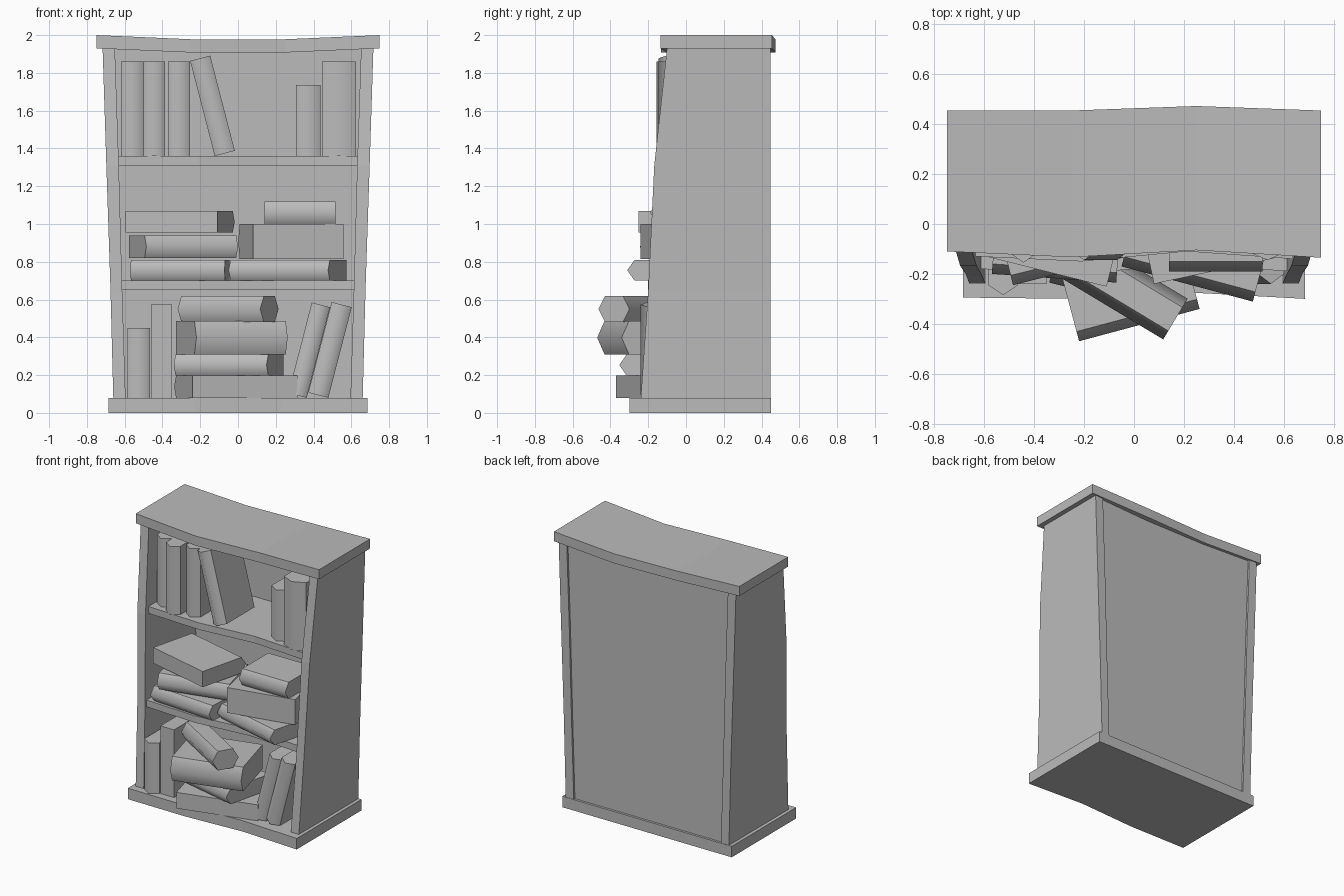
import bpy, bmesh, math
from mathutils import Matrix, Vector

old = bpy.data.objects.get("Cube")
if old:
    bpy.data.objects.remove(old, do_unlink=True)

grey = bpy.data.materials.new("plain_grey")
grey.use_nodes = True
GREY = (0.5, 0.5, 0.5, 1)
grey.diffuse_color = GREY
grey.node_tree.nodes["Principled BSDF"].inputs["Base Color"].default_value = GREY


def loft(name, sections, smooth_sides=(), matrix=None):
    """Skin a row of matching cross-sections and cap both ends."""
    bm = bmesh.new()
    rings = [[bm.verts.new(p) for p in s] for s in sections]
    n = len(rings[0])
    for a, b in zip(rings, rings[1:]):
        for i in range(n):
            j = (i + 1) % n
            f = bm.faces.new((a[i], a[j], b[j], b[i]))
            f.smooth = i in smooth_sides
    bm.faces.new(rings[0])
    bm.faces.new(rings[-1])
    if matrix:
        bm.transform(matrix)
    bmesh.ops.recalc_face_normals(bm, faces=bm.faces)
    mesh = bpy.data.meshes.new(name)
    bm.to_mesh(mesh)
    bm.free()
    mesh.materials.append(grey)
    ob = bpy.data.objects.new(name, mesh)
    bpy.context.collection.objects.link(ob)
    return ob


def wavy_board(name, half, fronts, backs, low, high, sag=0.0):
    """Board across the case with an uneven front edge and a sagging middle."""
    sections = []
    for i, (f, b) in enumerate(zip(fronts, backs)):
        x = half * (2 * i / 3 - 1)
        d = sag if i in (1, 2) else 0
        sections.append([(x, f, low - d), (x, b, low - d), (x, b, high - d), (x, f, high - d)])
    return loft(name, sections)


# Case: plinth, top, shelves
wavy_board("plinth", 0.685, (-0.295, -0.30, -0.275, -0.30), (0.45, 0.45, 0.45, 0.45), 0, 0.08)
wavy_board("top_board", 0.75, (-0.11, -0.133, -0.105, -0.135), (0.455, 0.455, 0.473, 0.455),
           1.93, 2.0, 0.022)
wavy_board("upper_shelf", 0.635, (-0.13, -0.15, -0.11, -0.14), (0.42,) * 4, 1.31, 1.36)
wavy_board("lower_shelf", 0.62, (-0.18, -0.20, -0.16, -0.19), (0.42,) * 4, 0.65, 0.70)

# Flared side panels: height, outer x, inner x, front y
rows = [(0.07, 0.66, 0.595, -0.24), (0.65, 0.675, 0.613, -0.20),
        (1.31, 0.697, 0.631, -0.168), (1.935, 0.717, 0.652, -0.10)]
for side, label in ((1, "left"), (-1, "right")):
    loft(label + "_side", [[(side * o, f, z), (side * o, 0.447, z),
                            (side * i, 0.447, z), (side * i, f, z)] for z, o, i, f in rows])

# Recessed back panel
loft("back_panel", [[(-w, 0.40, z), (w, 0.40, z), (w, 0.433, z), (-w, 0.433, z)]
                    for z, w in ((0.07, 0.60), (1.93, 0.656))])


def book(name, length, depth, thick, matrix, spine="front"):
    """Book along local x, depth along +y; the spine comes to a soft ridge."""
    h, k = thick / 2, 0.04
    front, back = spine in ("front", "both"), spine in ("back", "both")
    a, b = (k if front else 0), depth - (k if back else 0)
    section = [(a, -h), (0, 0), (a, h), (b, h), (depth, 0), (b, -h)]
    smooth = ((0, 1) if front else ()) + ((3, 4) if back else ())
    loft(name, [[(x, y, z) for y, z in section] for x in (0, length)], smooth, matrix)


def lying(name, x, y, low, high, length, angle, spine="front", depth=0.38):
    """x, y is the front left corner."""
    m = Matrix.Translation((x, y, (low + high) / 2)) @ Matrix.Rotation(math.radians(angle), 4, "Z")
    book(name, length, depth, high - low, m, spine)


def upright(name, x, y, base, length, thick, lean=0, spine="front", depth=0.36):
    """x is the middle of the foot; positive lean tips the top towards +x."""
    a = math.radians(lean)
    m = Matrix.Translation((x, y, base + abs(math.sin(a)) * thick / 2)) \
        @ Matrix.Rotation(a - math.pi / 2, 4, "Y")
    book(name, length, depth, thick, m, spine)


# Top row of standing books
upright("top_book_1", -0.56, -0.09, 1.36, 0.50, 0.12)
upright("top_book_2", -0.443, -0.155, 1.36, 0.50, 0.115)
upright("top_book_3", -0.312, -0.11, 1.36, 0.50, 0.115)
upright("top_leaning_book", -0.07, -0.145, 1.36, 0.52, 0.11, -14.5)
upright("top_short_book", 0.372, -0.09, 1.36, 0.375, 0.13)
upright("top_wide_book", 0.535, -0.145, 1.36, 0.50, 0.18)

# Middle row of stacked books
lying("middle_left_bottom_book", -0.57, -0.20, 0.70, 0.81, 0.50, -4)
lying("middle_left_centre_book", -0.485, -0.245, 0.82, 0.94, 0.50, 14)
lying("middle_left_top_book", -0.595, -0.13, 0.955, 1.07, 0.50, -14, "back")
lying("middle_right_bottom_book", -0.05, -0.17, 0.70, 0.81, 0.545, -15)
lying("middle_right_centre_book", 0.08, -0.24, 0.815, 1.0, 0.49, 12, "back")
lying("middle_right_top_book", 0.14, -0.19, 1.0, 1.12, 0.375, 0, depth=0.34)

# Bottom row: a toppling pile between standing books
upright("bottom_short_book", -0.525, -0.285, 0.08, 0.37, 0.12)
upright("bottom_tall_book", -0.405, -0.24, 0.08, 0.495, 0.11, spine="back")
lying("pile_book_1", -0.24, -0.37, 0.08, 0.197, 0.575, 15, "back")
lying("pile_book_2", -0.34, -0.235, 0.197, 0.31, 0.505, -13.5)
lying("pile_book_3", -0.22, -0.47, 0.31, 0.487, 0.50, 15, depth=0.42)
lying("pile_book_4", -0.32, -0.20, 0.48, 0.62, 0.51, -31, "both", 0.19)
upright("bottom_leaning_book_1", 0.315, -0.23, 0.08, 0.495, 0.10, 14.5)
upright("bottom_leaning_book_2", 0.425, -0.24, 0.08, 0.495, 0.11, 14.5)
